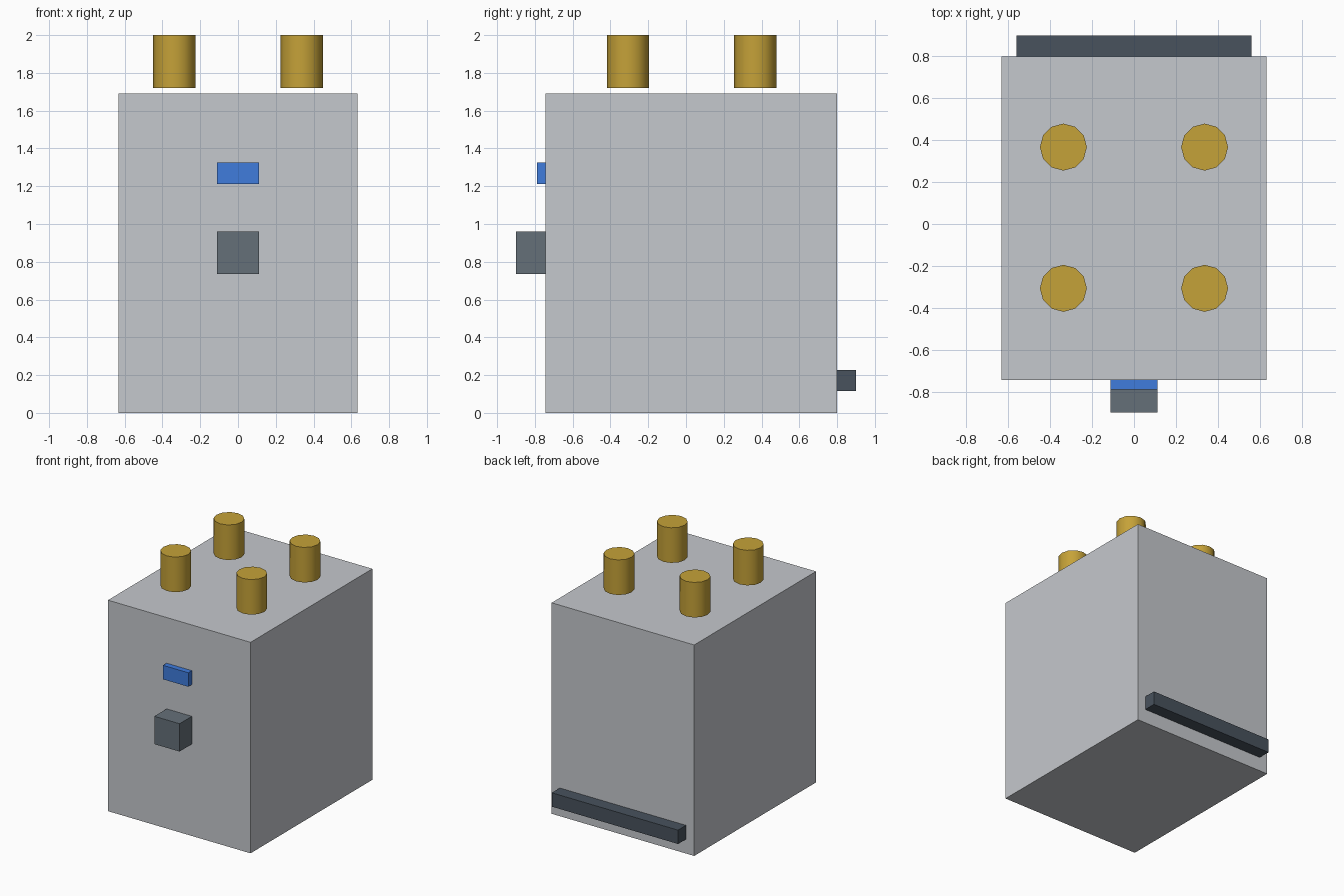
import bpy

if "Cube" in bpy.data.objects:
    bpy.data.objects.remove(bpy.data.objects["Cube"])


def paint(obj, name, color):
    mat = bpy.data.materials.get(name) or bpy.data.materials.new(name)
    mat.diffuse_color = (*color, 1)
    mat.use_nodes = True
    mat.node_tree.nodes["Principled BSDF"].inputs["Base Color"].default_value = mat.diffuse_color
    obj.data.materials.append(mat)


def box(name, lo, hi):
    center = [(a + b) / 2 for a, b in zip(lo, hi)]
    bpy.ops.mesh.primitive_cube_add(size=1, location=center)
    obj = bpy.context.object
    obj.name = name
    obj.scale = [b - a for a, b in zip(lo, hi)]
    bpy.ops.object.transform_apply(location=False, rotation=False, scale=True)
    return obj


FRONT, BACK = -0.744, 0.799

# Main housing
body = box("housing", (-0.632, FRONT, 0), (0.632, BACK, 1.691))
paint(body, "light_grey", (0.56, 0.58, 0.61))

# Front handle block and blue label plate
handle = box("front_block", (-0.112, -0.9, 0.736), (0.112, FRONT, 0.959))
paint(handle, "slate", (0.13, 0.16, 0.19))
plate = box("front_plate", (-0.112, -0.789, 1.213), (0.112, FRONT, 1.325))
paint(plate, "blue", (0.05, 0.2, 0.72))

# Rear rail near the base
rail = box("rear_rail", (-0.56, BACK, 0.115), (0.56, 0.9, 0.226))
paint(rail, "dark_slate", (0.065, 0.085, 0.11))

# Four brass terminals hovering just above the lid
for side, x in (("left", -0.337), ("right", 0.337)):
    for end, y in (("front", -0.307), ("rear", 0.367)):
        bpy.ops.mesh.primitive_cylinder_add(
            vertices=12, radius=0.112, depth=0.281, location=(x, y, 1.8595),
            rotation=(0, 0, 0))
        post = bpy.context.object
        post.name = f"terminal_{end}_{side}"
        bpy.ops.object.shade_smooth_by_angle()
        paint(post, "brass", (0.56, 0.36, 0.04))
